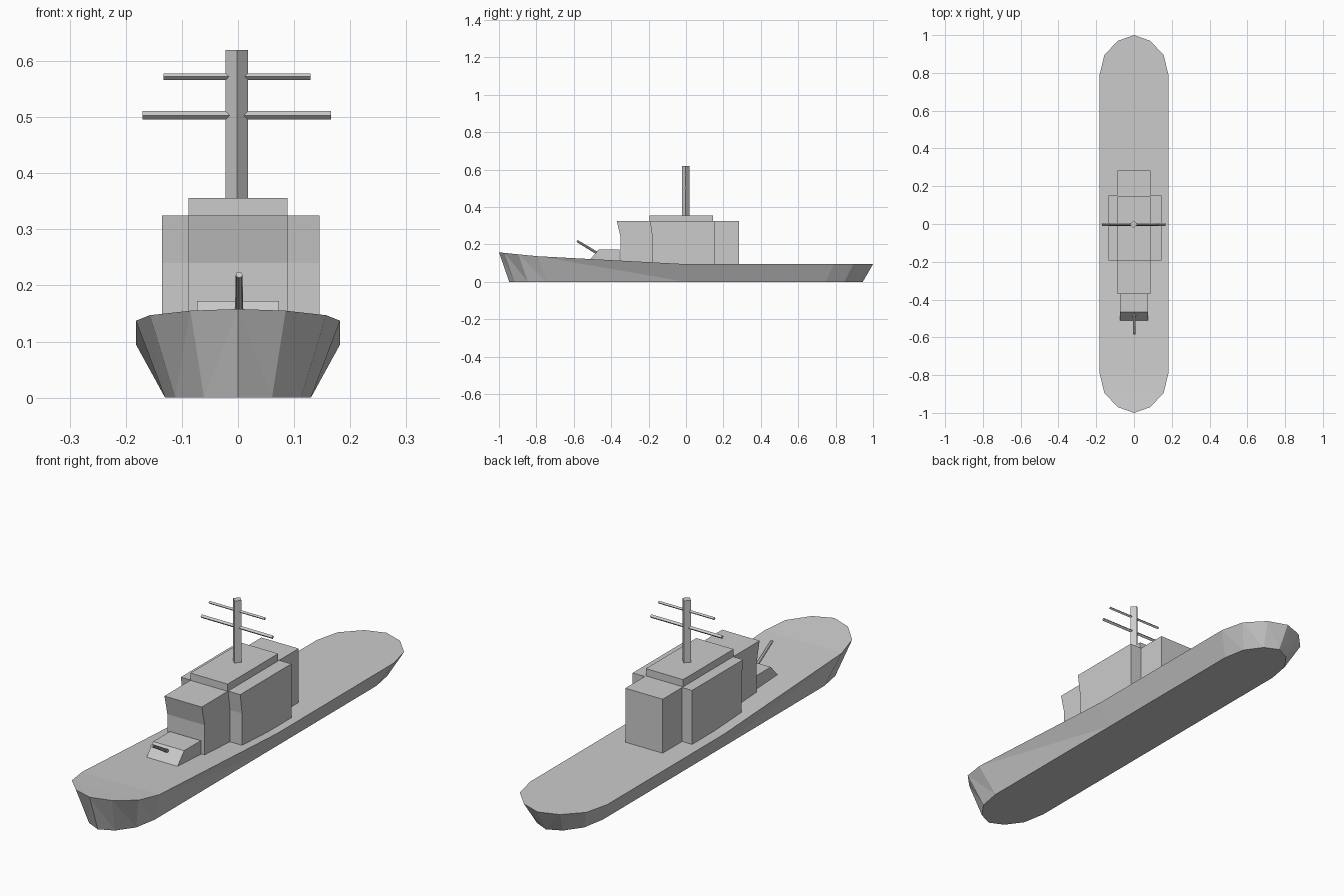
import bpy, bmesh, math
from mathutils import Vector

if "Cube" in bpy.data.objects:
    bpy.data.objects.remove(bpy.data.objects["Cube"])


def make(name, verts, faces):
    me = bpy.data.meshes.new(name)
    me.from_pydata(verts, [], faces)
    bm = bmesh.new()
    bm.from_mesh(me)
    bmesh.ops.remove_doubles(bm, verts=bm.verts, dist=1e-5)
    bmesh.ops.dissolve_degenerate(bm, edges=bm.edges, dist=1e-5)
    bmesh.ops.recalc_face_normals(bm, faces=bm.faces)
    bm.to_mesh(me)
    bm.free()
    ob = bpy.data.objects.new(name, me)
    bpy.context.collection.objects.link(ob)
    return ob


def extrude_side(name, profile, x0, x1):
    """Side profile of (y, z) points extruded across x."""
    n = len(profile)
    verts = [(x, y, z) for x in (x0, x1) for y, z in profile]
    faces = [tuple(range(n)), tuple(range(n, 2 * n))]
    faces += [(i, (i + 1) % n, n + (i + 1) % n, n + i) for i in range(n)]
    return make(name, verts, faces)


def rod(name, a, b, r0, r1, sides):
    """Straight tapered rod with a corner on its local x axis."""
    a, b = Vector(a), Vector(b)
    bpy.ops.mesh.primitive_cone_add(vertices=sides, radius1=r0, radius2=r1,
                                    depth=(b - a).length, location=(a + b) / 2)
    ob = bpy.context.object
    ob.rotation_euler = (b - a).to_track_quat('Z', 'Y').to_euler()
    ob.name = name
    return ob


# Hull: stations of (y, deck half width, deck height), bow to stern
stations = [(-1, 0, .158), (-.97, .085, .155), (-.895, .157, .147),
            (-.79, .182, .137), (0, .182, .095), (.79, .182, .095),
            (.895, .157, .095), (.97, .085, .095), (1, 0, .095)]
verts, faces = [], []
for y, w, z in stations:
    verts += [(-w, y, z), (w, y, z),
              (w * .714, y * .945, 0), (-w * .714, y * .945, 0)]
for i in range(len(stations) - 1):
    a, b = 4 * i, 4 * i + 4
    faces += [(a, a + 1, b + 1, b), (a + 3, a + 2, b + 2, b + 3)]
    for t, u in ((0, 3), (1, 2)):
        faces += [(a + t, b + t, b + u), (a + t, b + u, a + u)]
make("hull", verts, faces)

# Superstructure
extrude_side("deckhouse", [(-.35, .095), (-.35, .24), (-.37, .325),
                           (.283, .325), (.283, .095)], -.088, .088)
extrude_side("bridge_wings", [(-.18, .095), (-.18, .24), (-.192, .325),
                              (.152, .325), (.152, .095)], -.135, .145)
extrude_side("bridge_roof", [(-.195, .32), (-.195, .356),
                             (.145, .356), (.145, .32)], -.088, .088)

# Gun mount and barrel
extrude_side("gun_mount", [(-.515, .118), (-.467, .172),
                           (-.355, .172), (-.355, .1)], -.073, .073)
rod("gun_barrel", (.002, -.47, .151), (.002, -.583, .219), .0075, .006, 8)

# Mast and yards, square in section and set corner-on
mast = rod("mast", (-.002, -.002, .35), (-.002, -.002, .62), .02, .02, 4)
rod("lower_yard", (-.17, -.002, .503), (.166, -.002, .503), .0075, .0075, 4)
rod("upper_yard", (-.133, -.002, .572), (.129, -.002, .572), .006, .006, 4)
